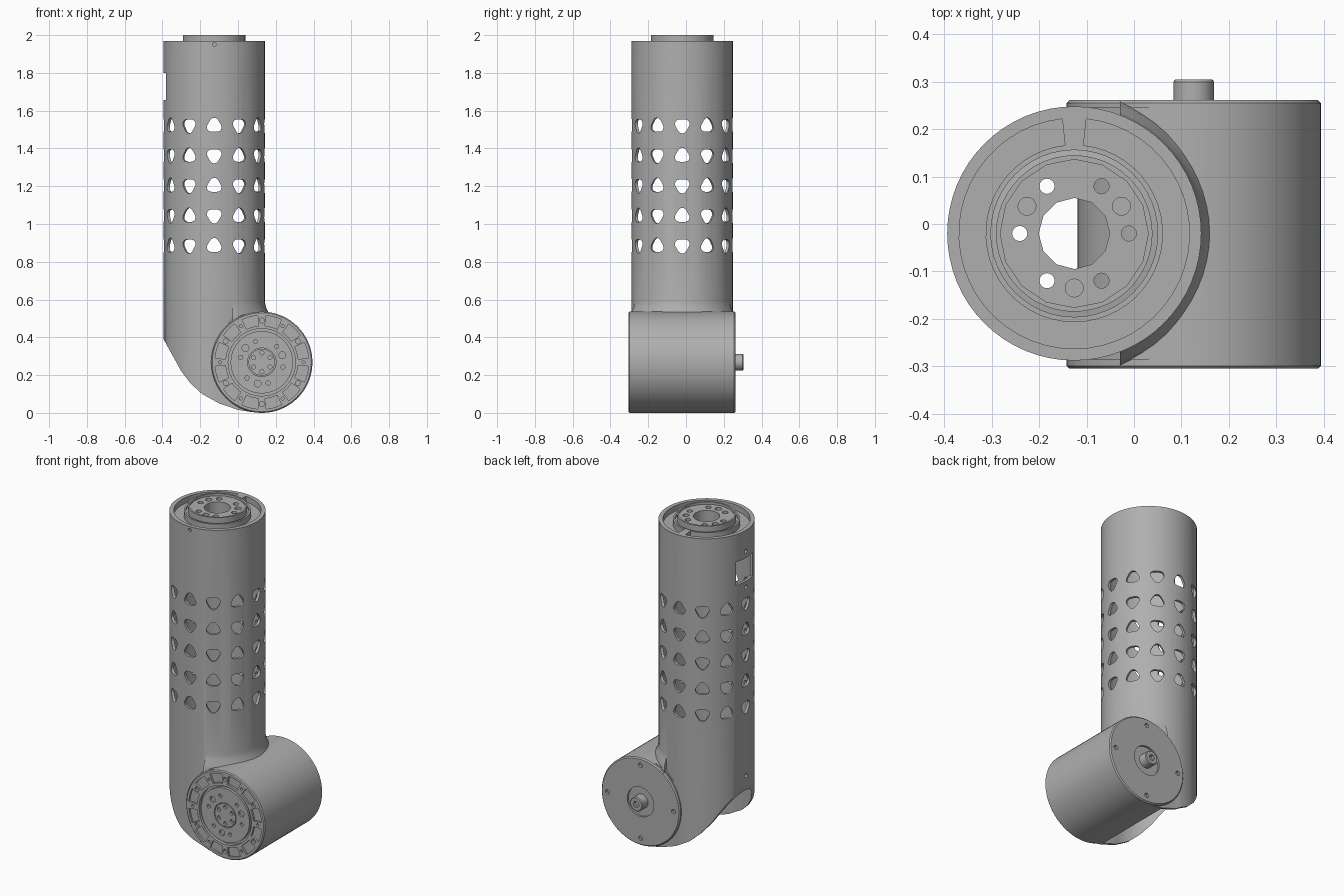
import bpy, bmesh
from math import sin, cos, pi, radians
from mathutils import Matrix

cube = bpy.data.objects.get("Cube")
if cube:
    bpy.data.objects.remove(cube)

grey = bpy.data.materials.new("cast grey")
grey.use_nodes = True
grey.diffuse_color = (0.43, 0.43, 0.43, 1)
bsdf = next(n for n in grey.node_tree.nodes if n.type == "BSDF_PRINCIPLED")
bsdf.inputs["Base Color"].default_value = grey.diffuse_color
bsdf.inputs["Roughness"].default_value = 0.6

TX, TY = -0.126, -0.02            # tube axis
HX, HZ, R = 0.126, 0.268, 0.268   # housing axis and the shared radius
FRONT, BACK = -0.305, 0.262       # housing ends
T = Matrix.Translation


def up(z):
    """Frame on the tube axis, extruding upward."""
    return T((TX, TY, z))


def across(y, x=HX, z=HZ):
    """Frame facing the front, extruding toward -y."""
    return T((x, y, z)) @ Matrix.Rotation(pi / 2, 4, "X")


def circle(r, n=64, x=0, y=0):
    return [(x + r * cos(2 * pi * i / n), y + r * sin(2 * pi * i / n)) for i in range(n)]


def sector(r0, r1, a0, a1, n):
    angles = [radians(a0 + (a1 - a0) * i / n) for i in range(n + 1)]
    return ([(r1 * cos(a), r1 * sin(a)) for a in angles]
            + [(r0 * cos(a), r0 * sin(a)) for a in reversed(angles)])


def bolts(r, ring, count, start=0, n=16):
    """Circles spaced around a ring."""
    out = []
    for i in range(count):
        a = radians(start + 360 * i / count)
        out.append(circle(r, n, ring * cos(a), ring * sin(a)))
    return out


def prism(bm, pts, frame, *sections):
    """Loft an outline through (depth, scale) sections."""
    rings = [[bm.verts.new(frame @ T((x * s, y * s, d)).translation) for x, y in pts]
             for d, s in sections]
    bm.faces.new(rings[0][::-1])
    bm.faces.new(rings[-1])
    for low, high in zip(rings, rings[1:]):
        for i in range(len(pts)):
            j = (i + 1) % len(pts)
            bm.faces.new((low[i], low[j], high[j], high[i]))


def solid(name, *parts):
    """Make one object from (points, frame, depth) or (points, frame, sections...) parts."""
    bm = bmesh.new()
    for pts, frame, *sections in parts:
        if not isinstance(sections[0], tuple):
            sections = [(0, 1), (sections[0], 1)]
        prism(bm, pts, frame, *sections)
    bmesh.ops.recalc_face_normals(bm, faces=bm.faces)
    mesh = bpy.data.meshes.new(name)
    bm.to_mesh(mesh)
    bm.free()
    mesh.materials.append(grey)
    obj = bpy.data.objects.new(name, mesh)
    bpy.context.collection.objects.link(obj)
    return obj


def activate(obj):
    bpy.ops.object.select_all(action="DESELECT")
    obj.select_set(True)
    bpy.context.view_layer.objects.active = obj


def combine(obj, tool, operation="DIFFERENCE"):
    mod = obj.modifiers.new("boolean", "BOOLEAN")
    mod.operation, mod.solver, mod.object = operation, "EXACT", tool
    activate(obj)
    bpy.ops.object.modifier_apply(modifier=mod.name)
    bpy.data.objects.remove(tool)


def box(x0, x1, z0, z1):
    return [(x0, z0), (x1, z0), (x1, z1), (x0, z1)]


world = across(0.5, 0, 0)   # side profiles drawn in x and z

# Tube with the elbow cheeks, trimmed along the curved bottom
body = solid("link_body", (circle(R), up(-0.01), 1.98))
cheeks = [(-0.133, -0.03), (0.11, -0.03), (0.11, 0.45), (0.075, 0.515), (0.03, 0.522),
          (-0.03, 0.497), (-0.09, 0.44), (-0.133, 0.375)]
combine(body, solid("cheeks", (cheeks, across(TY + 0.266, 0, 0), 0.532)), "UNION")
bottom = [(-0.6, -0.2), (0.2, -0.2), (0.2, 0.003), (0.126, 0.003), (0.06, 0.006), (0, 0.016),
          (-0.1, 0.05), (-0.19, 0.1), (-0.25, 0.155), (-0.3, 0.22), (-0.394, 0.39), (-0.6, 0.75)]
combine(body, solid("bottom_trim", (bottom, world, 1)))

# Fillet where the tube meets the housing
fillet = solid("fillet", (circle(0.266, 60), up(0.48), (0, 1.11), (0.05, 1.08), (0.08, 1.03), (0.12, 1)))
combine(fillet, solid("fillet_trim", (box(-0.6, -0.03, 0, 1), world, 1)))
combine(body, fillet, "UNION")

# Joint housing, with slightly chamfered ends
length = BACK - FRONT
housing = solid("housing", (circle(R, 72), across(BACK), (0, 0.975), (0.007, 1),
                            (length - 0.006, 1), (length, 0.978)))
combine(body, housing, "UNION")

# Hollow inside, open at the bottom of the elbow
hollow = solid("hollow", (circle(0.252), up(-0.1), 1.94))
combine(hollow, solid("hollow_cheeks", (box(-0.13, 0.05, -0.12, HZ), across(TY + 0.25, 0, 0), 0.5)), "UNION")
combine(hollow, solid("core", (circle(0.245), world @ T((HX, HZ, 0)), 1)))
combine(hollow, solid("limit", (box(0, 0.5, -0.3, HZ), world, 1)))
combine(body, hollow)

# Rows of rounded triangular vents, alternating up and down
vents = []
for row in range(5):
    for col in range(12):
        flip = 1 if (row + col) % 2 == 0 else -1
        tri = []
        for k in range(24):
            a = 2 * pi * k / 24
            r = 0.037 + 0.0045 * cos(3 * (a - flip * pi / 2))
            tri.append((r * cos(a), r * sin(a)))
        frame = up(0.885 + 0.159 * row) @ Matrix.Rotation(radians(30 * col), 4, "Z") @ across(-0.2, 0, 0)
        vents.append((tri, frame, 0.12))
combine(body, solid("vents", *vents))

# Cable window with its screw holes, and a dimple at the front of the rim
side = Matrix.Rotation(-pi / 2, 4, "Z") @ across(-0.2, 0, 0)
window = [(box(-0.08, 0.08, -0.072, 0.072), up(1.728) @ side, 0.1)]
window += [(circle(0.012, 16), up(z) @ side, 0.1) for z in (1.62, 1.84, 0.46)]
window.append((circle(0.01, 16), up(1.95) @ across(-0.255, 0, 0), 0.1))
combine(body, solid("window", *window))

# Top recess in a C shape and the bore for the rotor
combine(body, solid("top_cuts", (sector(0.187, 0.243, 96, 444, 48), up(1.935), 0.1),
                    (circle(0.176, 48), up(1.7), 0.4)))

# Housing front: hub bore, arc pockets and bolt holes
cuts = [(circle(0.178), across(FRONT + 0.02), 0.05)]
cuts += [(sector(0.193, 0.248, 30 * i + 5, 30 * i + 25, 6), across(FRONT + 0.012), 0.05) for i in range(12)]
cuts += [(b, across(FRONT + 0.015), 0.05) for b in bolts(0.013, 0.221, 6, 30) + bolts(0.008, 0.221, 6)]
combine(body, solid("front_cuts", *cuts))

# Housing back: centre recess and screw holes
cuts = [(circle(0.09, 48), across(BACK + 0.05), 0.062)]
cuts += [(b, across(BACK + 0.05), 0.065) for b in bolts(0.014, 0.225, 4)]
combine(body, solid("back_cuts", *cuts))

# Front hub with its hole pattern
hub = solid("front_hub", (circle(0.165), across(FRONT + 0.04), 0.039))
holes = bolts(0.018, 0.115, 3, 19) + bolts(0.011, 0.115, 6, 47) + bolts(0.011, 0.05, 6, 30)
combine(hub, solid("hub_holes", *[(h, across(FRONT + 0.014), 0.05) for h in holes]))
groove = [(sector(0.07, 0.075, 120 * i, 120 * i + 119, 20), across(FRONT + 0.012), 0.05) for i in range(3)]
combine(hub, solid("hub_groove", *groove))

# Top rotor: flange, raised boss, sunk face, bore, through holes and blind holes
rotor = solid("top_rotor", (circle(0.165, 48), up(1.84), (0, 1.07), (0.118, 1.07), (0.12, 1), (0.16, 1)))
combine(rotor, solid("sunk_face", (circle(0.156, 16), up(1.986), 0.1)))
holes = [(h, up(1.7), 0.5) for h in bolts(0.016, 0.115, 6)]
holes += [(h, up(1.95), 0.1) for h in bolts(0.019, 0.115, 3, 30)]
combine(rotor, solid("rotor_holes", (circle(0.075, 12), up(1.7), 0.5), *holes))

# Back shaft with a socket
shaft = solid("back_shaft", (circle(0.043, 32), across(0.305), (0, 0.9), (0.005, 1), (0.07, 1)))
combine(shaft, solid("socket", (circle(0.02, 6), across(0.4), 0.115)))

for obj in (body, hub, rotor, shaft):
    activate(obj)
    bpy.ops.object.shade_smooth_by_angle(angle=radians(32))
